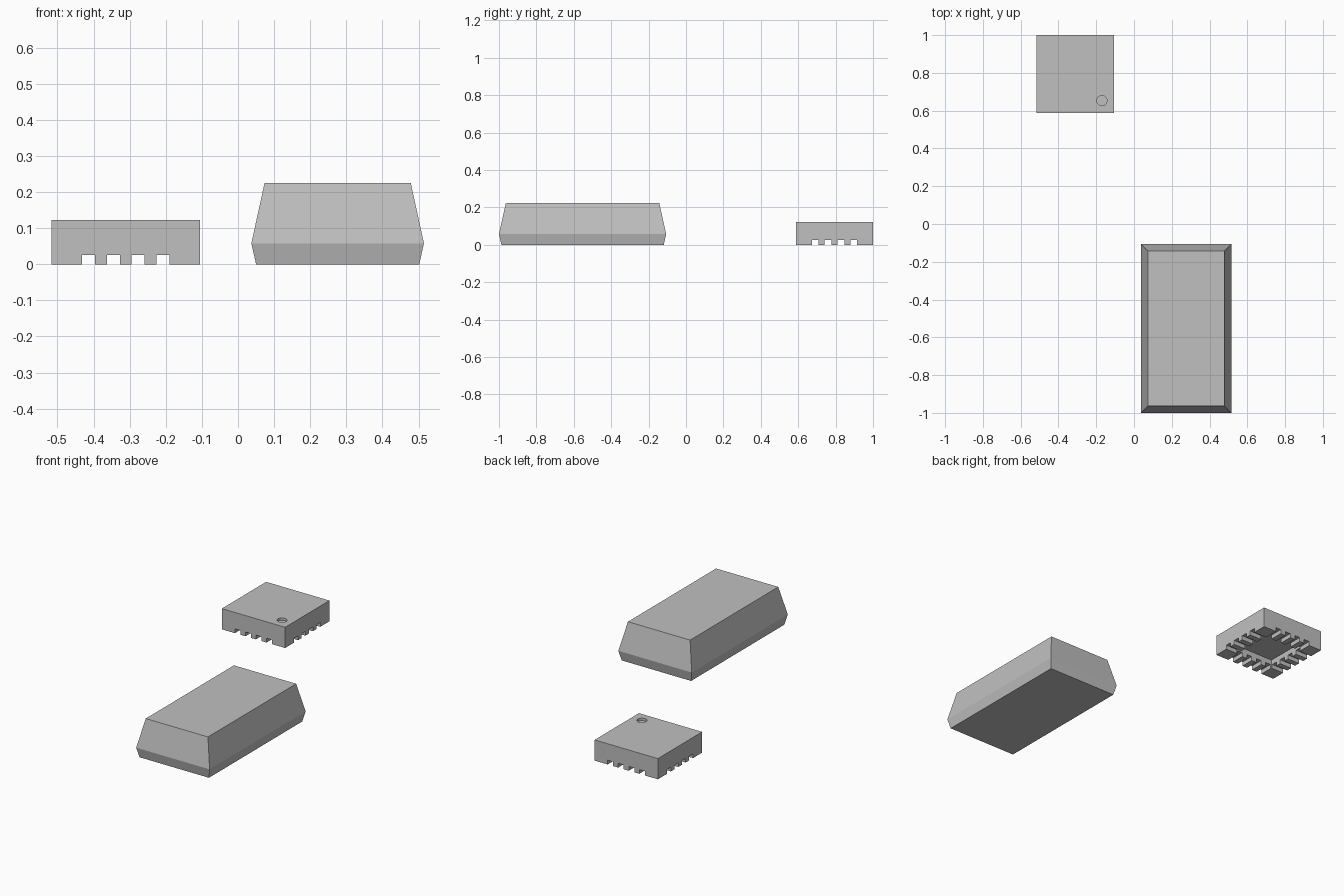
import bpy, bmesh, math

if "Cube" in bpy.data.objects:
    bpy.data.objects.remove(bpy.data.objects["Cube"])

grey = bpy.data.materials.new("light grey")
grey.diffuse_color = (0.53, 0.53, 0.53, 1)
grey.use_nodes = True
grey.node_tree.nodes["Principled BSDF"].inputs["Base Color"].default_value = grey.diffuse_color


def make_object(name, bm):
    bmesh.ops.recalc_face_normals(bm, faces=bm.faces)
    mesh = bpy.data.meshes.new(name)
    bm.to_mesh(mesh)
    bm.free()
    mesh.materials.append(grey)
    obj = bpy.data.objects.new(name, mesh)
    bpy.context.collection.objects.link(obj)
    return obj


def loft(name, rings):
    """Closed solid through stacked rectangles (cx, cy, half x, half y, z)."""
    bm = bmesh.new()
    loops = [[bm.verts.new((cx + sx * hx, cy + sy * hy, z))
              for sx, sy in ((-1, -1), (1, -1), (1, 1), (-1, 1))]
             for cx, cy, hx, hy, z in rings]
    for low, high in zip(loops, loops[1:]):
        for i in range(4):
            j = (i + 1) % 4
            bm.faces.new((low[i], low[j], high[j], high[i]))
    bm.faces.new(loops[0][::-1])
    bm.faces.new(loops[-1])
    return make_object(name, bm)


def cut(target, cutter):
    cutter.hide_render = True
    cutter.hide_viewport = True
    mod = target.modifiers.new(cutter.name, 'BOOLEAN')
    mod.operation = 'DIFFERENCE'
    mod.solver = 'EXACT'
    mod.object = cutter


# Long package body with sloped sides
X, Y = 0.276, -0.553
loft("long_chip_body", [(X, Y, 0.226, 0.434, 0),
                        (X, Y, 0.239, 0.447, 0.058),
                        (X, Y, 0.2025, 0.41, 0.225)])

# Small square package body
CX, CY, H, TOP = -0.311, 0.794, 0.206, 0.122
chip = loft("square_chip_body", [(CX, CY, H, H, 0), (CX, CY, H, H, TOP)])

# Pad recess in the underside
PAD = 0.127
cut(chip, loft("pad_recess_cutter", [(CX, CY, PAD, PAD, -0.05),
                                     (CX, CY, PAD, PAD, 0.055)]))

# Four pin slots on each side, running in to the recess
INNER, OUTER = PAD - 0.01, H + 0.05
mid, half = (INNER + OUTER) / 2, (OUTER - INNER) / 2
for side in (-1, 1):
    for k in range(4):
        off = (k - 1.5) * 0.0687
        for cx, cy, hx, hy in ((CX + off, CY + side * mid, 0.018, half),
                               (CX + side * mid, CY + off, half, 0.018)):
            cut(chip, loft("pin_slot_cutter", [(cx, cy, hx, hy, -0.05),
                                               (cx, cy, hx, hy, 0.025)]))

# Round dimple marking the first pin
bm = bmesh.new()
bmesh.ops.create_cone(bm, cap_ends=True, segments=32, radius1=0.027,
                      radius2=0.027, depth=0.04)
bmesh.ops.translate(bm, verts=bm.verts, vec=(CX + H - 0.065, CY - H + 0.065, TOP + 0.006))
cut(chip, make_object("dimple_cutter", bm))
